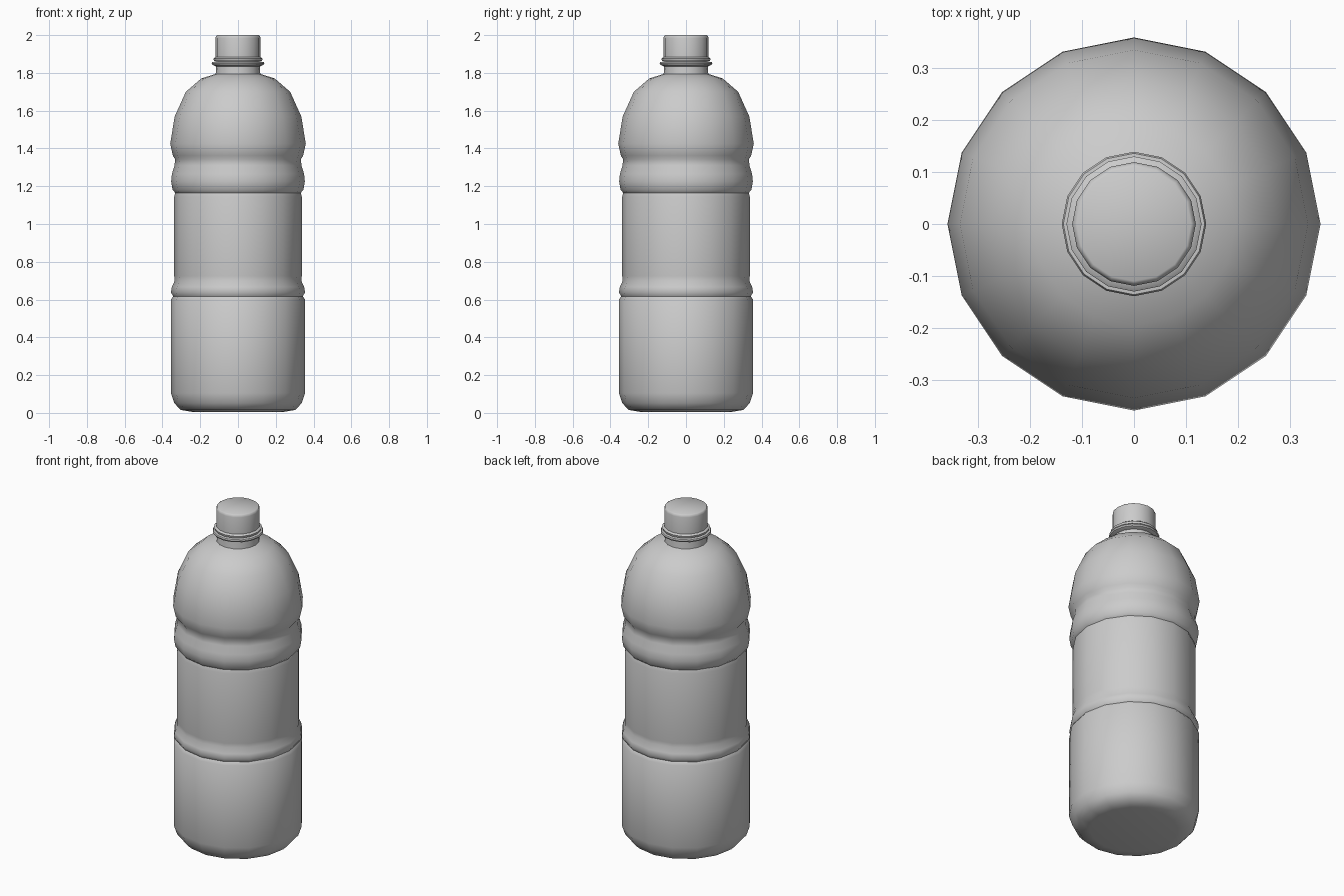
import bpy, bmesh, math

if "Cube" in bpy.data.objects:
    bpy.data.objects.remove(bpy.data.objects["Cube"])

SIDES = 16


def lathe(name, profile, angle=40):
    """Revolve (radius, height) points around z; close both ends with flat caps."""
    bm = bmesh.new()
    rings = []
    for r, z in profile:
        rings.append([bm.verts.new((r * math.cos(2 * math.pi * i / SIDES),
                                    r * math.sin(2 * math.pi * i / SIDES), z))
                      for i in range(SIDES)])
    for a, b in zip(rings, rings[1:]):
        for i in range(SIDES):
            j = (i + 1) % SIDES
            bm.faces.new((a[i], a[j], b[j], b[i]))
    bm.faces.new(rings[0][::-1])
    bm.faces.new(rings[-1])
    bmesh.ops.recalc_face_normals(bm, faces=bm.faces[:])
    mesh = bpy.data.meshes.new(name)
    bm.to_mesh(mesh)
    bm.free()
    ob = bpy.data.objects.new(name, mesh)
    bpy.context.collection.objects.link(ob)
    bpy.ops.object.select_all(action='DESELECT')
    bpy.context.view_layer.objects.active = ob
    ob.select_set(True)
    bpy.ops.object.shade_smooth_by_angle(angle=math.radians(angle))
    return ob


# Bottle: base, lower body, ridge, label panel, bulge, dome, neck
lathe("bottle_body", [
    (0.24, 0.005), (0.305, 0.016), (0.337, 0.052), (0.355, 0.105),
    (0.355, 0.60), (0.343, 0.617),
    (0.355, 0.637), (0.35, 0.667), (0.335, 0.70),
    (0.338, 0.725), (0.338, 1.145), (0.332, 1.165),
    (0.346, 1.18), (0.354, 1.225), (0.350, 1.265), (0.336, 1.31), (0.333, 1.343),
    (0.345, 1.362), (0.359, 1.425), (0.335, 1.57), (0.276, 1.70),
    (0.195, 1.77), (0.118, 1.795),
    (0.115, 1.84), (0.112, 1.90)])

# Support ring on the neck
lathe("neck_ring", [(0.113, 1.833), (0.136, 1.843), (0.139, 1.851), (0.136, 1.858), (0.113, 1.86)])

# Tamper band below the cap
lathe("tamper_band", [(0.113, 1.862), (0.127, 1.864), (0.130, 1.876), (0.118, 1.885)])

# Screw cap
lathe("cap", [(0.119, 1.883), (0.119, 1.985), (0.116, 1.996), (0.110, 2.0)], 50)
